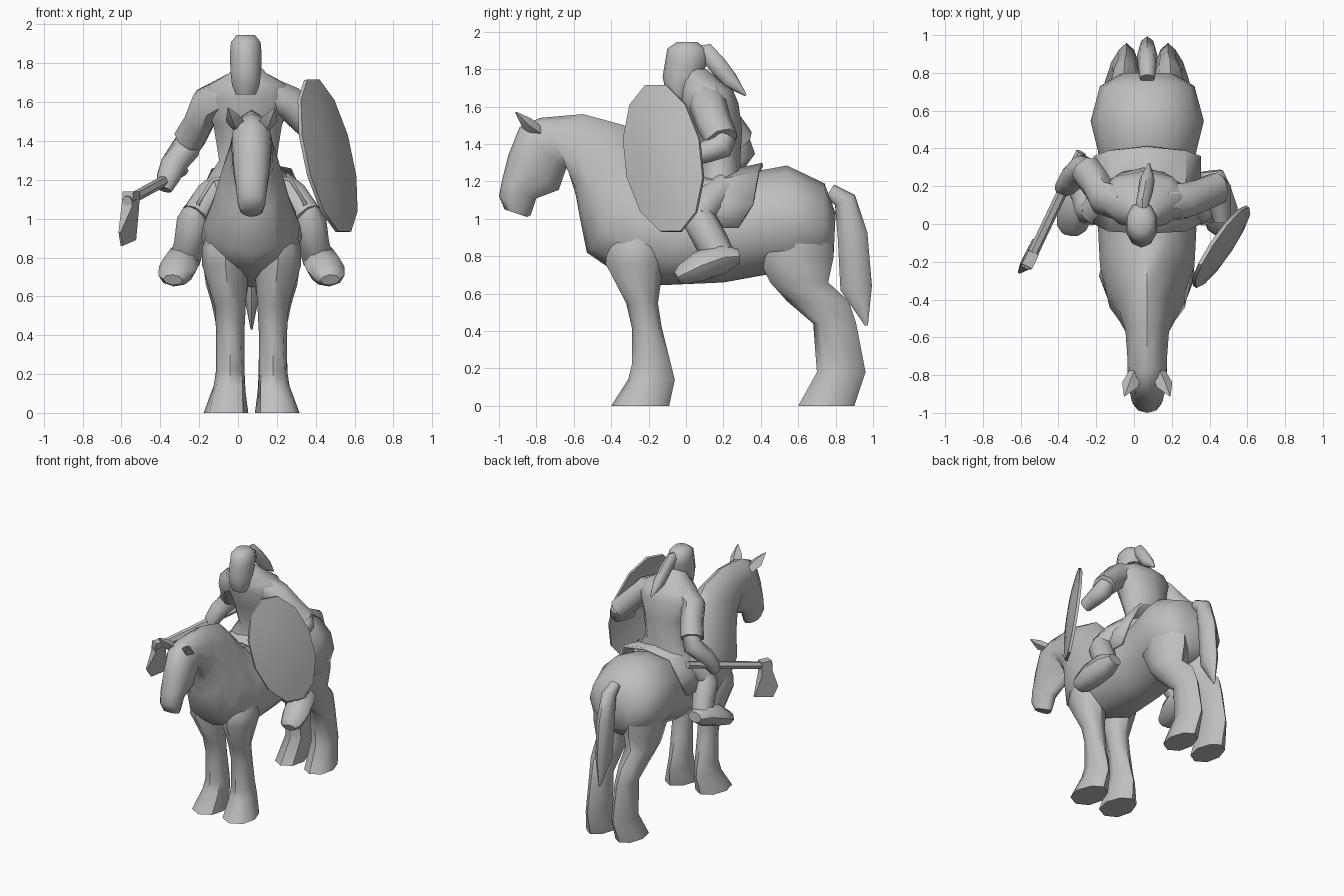
import bpy, bmesh, math
from mathutils import Vector

cube = bpy.data.objects.get("Cube")
if cube:
    bpy.data.objects.remove(cube)

CX = 0.07   # middle of the horse
RX = 0.045  # middle of the rider

grey = bpy.data.materials.new("plain_grey")
grey.use_nodes = True
grey.diffuse_color = (0.52, 0.52, 0.52, 1)
grey.node_tree.nodes["Principled BSDF"].inputs["Base Color"].default_value = (0.52, 0.52, 0.52, 1)


def finish(name, bm, angle=50):
    bmesh.ops.recalc_face_normals(bm, faces=bm.faces)
    mesh = bpy.data.meshes.new(name)
    bm.to_mesh(mesh)
    bm.free()
    mesh.materials.append(grey)
    ob = bpy.data.objects.new(name, mesh)
    bpy.context.collection.objects.link(ob)
    bpy.ops.object.select_all(action='DESELECT')
    ob.select_set(True)
    bpy.context.view_layer.objects.active = ob
    bpy.ops.object.shade_smooth_by_angle(angle=math.radians(angle))
    return ob


def ring(center, a, b, n, taper=0):
    """Ellipse; taper narrows it along b towards the +a end."""
    steps = [math.tau * i / n for i in range(n)]
    return [center + a * math.cos(t) + b * math.sin(t) * (1 - taper * math.cos(t))
            for t in steps]


def loft(name, rings, angle=50):
    """Skin a list of equal rings and cap both ends."""
    bm = bmesh.new()
    rows = [[bm.verts.new(p) for p in r] for r in rings]
    n = len(rows[0])
    for r, s in zip(rows, rows[1:]):
        for i in range(n):
            j = (i + 1) % n
            bm.faces.new((r[i], r[j], s[j], s[i]))
    bm.faces.new(rows[0])
    bm.faces.new(rows[-1])
    return finish(name, bm, angle)


def tube(name, pts, n=8, angle=50):
    """Limb through points (x, y, z, half width, half depth)."""
    centers = [Vector(p[:3]) for p in pts]
    rings = []
    for i, p in enumerate(pts):
        t = (centers[min(i + 1, len(pts) - 1)] - centers[max(i - 1, 0)]).normalized()
        u = Vector((1, 0, 0))
        u = (u - t * t.dot(u)).normalized()
        rings.append(ring(centers[i], u * p[3], t.cross(u) * p[4], n))
    return loft(name, rings, angle)


def column(name, cx, side, levels, n=8, angle=50):
    """Upright form from levels (z, front y, rear y, side offset, half width, taper)."""
    rings = []
    for z, yf, yr, off, hw, taper in levels:
        c = Vector((cx + side * off, (yf + yr) / 2, z))
        rings.append(ring(c, Vector((0, (yr - yf) / 2, 0)), Vector((hw, 0, 0)), n, taper))
    return loft(name, rings, angle)


# Horse body from muzzle to rump: top y, top z, bottom y, bottom z, half width, taper to top
body = [
    (-.97, 1.05, -.85, 1.01, .055, -.3), (-1.0, 1.12, -.83, 1.02, .07, -.4),
    (-.985, 1.2, -.80, 1.11, .08, -.35), (-.95, 1.34, -.68, 1.155, .095, -.3),
    (-.89, 1.49, -.64, 1.27, .105, -.2), (-.78, 1.54, -.63, 1.27, .105, 0),
    (-.55, 1.56, -.59, 1.13, .115, .2), (-.33, 1.5, -.57, 1.02, .15, .3),
    (-.18, 1.35, -.53, .82, .20, .3), (-.05, 1.2, -.40, .73, .25, .1),
    (.08, 1.17, -.14, .645, .26, 0), (.22, 1.19, .2, .66, .25, 0),
    (.35, 1.25, .42, .70, .26, 0), (.54, 1.285, .55, .70, .30, 0),
    (.74, 1.19, .72, .74, .25, 0), (.80, 1.03, .79, .82, .14, 0),
]
rings = []
for ty, tz, by, bz, hw, taper in body:
    top, low = Vector((CX, ty, tz)), Vector((CX, by, bz))
    rings.append(ring((top + low) / 2, (top - low) / 2, Vector((hw, 0, 0)), 12, taper))
loft("horse_body", rings)

# Horse legs with pasterns narrowing to the heel, and ears
front_leg = [(0, -.40, -.09, .132, .115, .1), (.14, -.31, -.06, .115, .08, .3),
             (.22, -.29, -.08, .11, .073, .2), (.42, -.29, -.13, .11, .073, 0),
             (.55, -.32, -.15, .11, .08, 0), (.76, -.43, -.12, .135, .12, -.1),
             (.85, -.42, -.12, .135, .12, -.1), (1.0, -.36, -.14, .11, .09, -.2)]
hind_leg = [(0, .60, .90, .125, .10, .1), (.18, .70, .96, .11, .075, .35),
            (.44, .68, .91, .11, .07, .2), (.56, .54, .87, .12, .085, .1),
            (.66, .45, .76, .125, .11, 0), (.80, .38, .79, .125, .13, 0),
            (1.0, .42, .78, .125, .13, 0)]
for s, side in ((1, "left"), (-1, "right")):
    column(f"horse_front_leg_{side}", CX, s, front_leg)
    column(f"horse_hind_leg_{side}", CX, s, hind_leg)
    tube(f"horse_ear_{side}", [(CX + s * .06, -.78, 1.46, .035, .03),
                               (CX + s * .09, -.85, 1.51, .045, .035),
                               (CX + s * .12, -.91, 1.57, .004, .004)], 4, 30)

# Horse tail
tube("horse_tail", [(CX, .77, 1.15, .04, .04), (CX, .85, 1.10, .05, .06),
                    (CX, .89, .92, .055, .08), (CX, .91, .63, .045, .085),
                    (CX, .965, .43, .005, .008)], 8)

# Saddle cloth draped over the back
bm = bmesh.new()
half = [(.275, .95, .08, .28), (.275, 1.08, 0, .36), (.2, 1.2, -.04, .39)]
drape = [(-x, z, a, b) for x, z, a, b in half] + [(0, 1.24, -.05, .41)] + half[::-1]
rows = []
for x, z, y0, y1 in drape:
    lift = .05 if z > 1.15 else 0
    rows.append([bm.verts.new((CX + x, y0 + (y1 - y0) * t, z + lift * (2 * t - 1) * t))
                 for t in (0, .5, 1)])
for r, q in zip(rows, rows[1:]):
    for i in range(2):
        bm.faces.new((r[i], r[i + 1], q[i + 1], q[i]))
cloth = finish("saddle_cloth", bm, 40)
thick = cloth.modifiers.new("thickness", 'SOLIDIFY')
thick.thickness = 0.02
thick.offset = 0

# Rider tunic, neck and head
column("rider_tunic", RX + .005, 0, [
    (1.13, .03, .31, 0, .25, 0), (1.18, .04, .31, 0, .235, 0), (1.30, .07, .29, 0, .155, 0),
    (1.48, .01, .30, 0, .185, 0), (1.62, -.03, .28, 0, .24, -.1), (1.69, -.03, .25, 0, .21, -.1),
    (1.75, -.02, .17, 0, .10, 0), (1.80, -.02, .11, 0, .055, 0)], 10)
column("rider_head", RX - .005, 0, [
    (1.64, -.085, .0, 0, .055, 0), (1.69, -.11, .05, 0, .075, 0), (1.76, -.125, .085, 0, .083, 0),
    (1.85, -.11, .12, 0, .086, 0), (1.91, -.10, .11, 0, .08, 0), (1.945, -.05, .06, 0, .05, 0)], 10)
tube("rider_ponytail", [(RX, .04, 1.88, .03, .04), (RX, .11, 1.89, .035, .05),
                        (.06, .17, 1.82, .04, .05), (.07, .235, 1.74, .04, .045),
                        (.08, .32, 1.66, .006, .006)], 8)

# Rider legs with boots
for s, side in ((1, "left"), (-1, "right")):
    def out(d):
        return CX + s * d
    tube(f"rider_thigh_{side}", [(out(.14), .20, 1.16, .09, .09),
                                 (out(.22), .13, 1.10, .09, .09),
                                 (out(.29), .06, 1.01, .08, .08)], 8)
    tube(f"rider_boot_{side}", [(out(.285), .07, 1.06, .06, .06),
                                (out(.295), .075, .99, .09, .09),
                                (out(.32), .14, .87, .08, .09),
                                (out(.345), .19, .78, .08, .08)], 8)
    tube(f"rider_foot_{side}", [(out(.34), .28, .80, .06, .04),
                                (out(.35), .19, .79, .09, .085),
                                (out(.38), .07, .745, .10, .08),
                                (out(.40), -.02, .70, .08, .055),
                                (out(.405), -.05, .685, .05, .03)], 8)

# Rider arms: short sleeves with bare forearms and hands
tube("right_sleeve", [(-.06, .11, 1.64, .09, .10), (-.16, .14, 1.59, .09, .10),
                      (-.20, .21, 1.50, .08, .095), (-.25, .28, 1.41, .085, .09)], 8)
tube("right_forearm", [(-.23, .27, 1.45, .06, .06), (-.27, .30, 1.36, .075, .07),
                       (-.33, .24, 1.28, .07, .065), (-.36, .20, 1.21, .06, .055),
                       (-.38, .18, 1.15, .04, .04)], 8)
tube("left_sleeve", [(.16, .11, 1.64, .09, .10), (.26, .12, 1.60, .09, .10),
                     (.35, .15, 1.51, .085, .095), (.44, .19, 1.42, .08, .09)], 8)
tube("left_forearm", [(.43, .21, 1.44, .06, .06), (.445, .19, 1.39, .07, .07),
                      (.455, .11, 1.36, .06, .06), (.465, .02, 1.33, .045, .05)], 8)

# Axe with a flared hanging blade
tube("axe_shaft", [(-.28, .38, 1.25, .028, .028), (-.57, -.23, 1.09, .028, .028)], 6, 40)
bm = bmesh.new()
start, along, across = Vector((-.54, -.17, 1.11)), Vector((-.43, -.9, 0)), Vector((.9, -.43, 0))
outline = [(-.02, .03), (.06, .03), (.06, -.05), (.10, -.18), (.05, -.25),
           (-.10, -.22), (-.03, -.07)]
faces = []
for sgn in (-1, 1):
    faces.append([bm.verts.new(start + along * a + Vector((.15 * min(h, 0), 0, h))
                               + across * sgn * (.03 if h > -.1 else .006))
                  for a, h in outline])
for f in faces:
    bm.faces.new(f)
for i in range(len(outline)):
    j = (i + 1) % len(outline)
    bm.faces.new((faces[0][i], faces[0][j], faces[1][j], faces[1][i]))
finish("axe_blade", bm, 25)

# Long oval shield, slightly domed outwards
normal = Vector((1, -.55, .16)).normalized()


def shield_ring(scale, push):
    pts = []
    for i in range(12):
        t = math.tau * (i + .5) / 12
        dz = .405 * scale * math.sin(t)
        dy = .21 * scale * math.cos(t) - .1 * dz
        pts.append(Vector((.47 + .58 * dy - .15 * dz, -.125 + dy, 1.325 + dz)) + normal * push)
    return pts


loft("shield", [shield_ring(.5, .005), shield_ring(1, -.02), shield_ring(1, 0),
                shield_ring(.6, .02), shield_ring(.15, .03)], 45)
